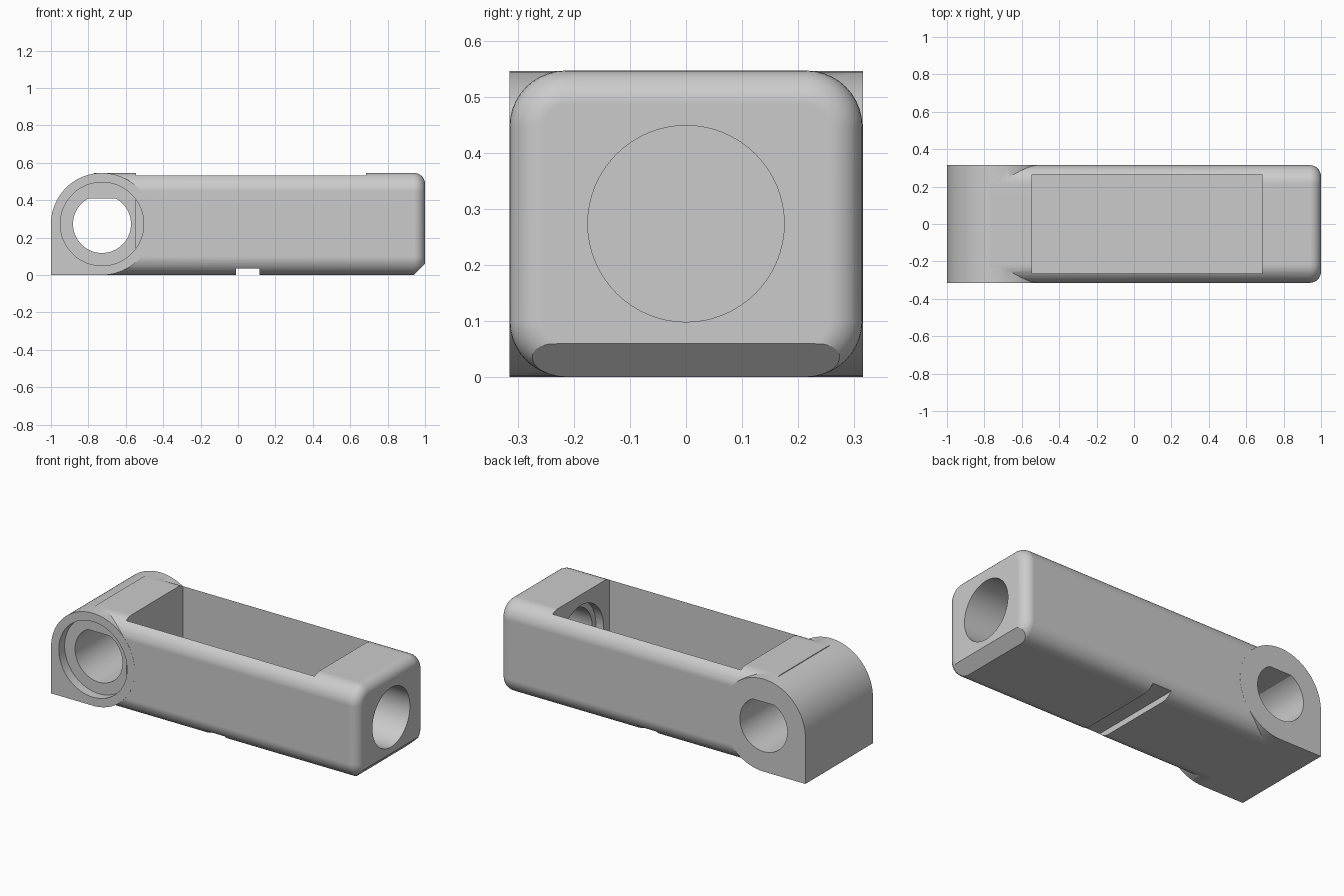
import bpy
from math import cos, sin, pi, radians
from mathutils import Vector

default = bpy.data.objects.get("Cube")
if default:
    bpy.data.objects.remove(default, do_unlink=True)

grey = bpy.data.materials.new("plain grey")
grey.use_nodes = True
grey.diffuse_color = (0.6, 0.6, 0.6, 1)
grey.node_tree.nodes["Principled BSDF"].inputs["Base Color"].default_value = (0.6, 0.6, 0.6, 1)

HALF_W = 0.315
HEIGHT = 0.547
MID_Z = HEIGHT / 2
PIVOT_X = -0.727


def loft(name, rings):
    """Skin a list of equal-sized rings of points and cap both ends."""
    n = len(rings[0])
    verts = [p for ring in rings for p in ring]
    faces = [tuple(range(n))[::-1], tuple(range(len(verts) - n, len(verts)))]
    for r in range(len(rings) - 1):
        for i in range(n):
            j = (i + 1) % n
            faces.append((r * n + i, r * n + j, (r + 1) * n + j, (r + 1) * n + i))
    mesh = bpy.data.meshes.new(name)
    mesh.from_pydata(verts, [], faces)
    mesh.materials.append(grey)
    obj = bpy.data.objects.new(name, mesh)
    bpy.context.collection.objects.link(obj)
    # make the normals point outward
    import bmesh
    bm = bmesh.new()
    bm.from_mesh(mesh)
    bmesh.ops.recalc_face_normals(bm, faces=bm.faces)
    bm.to_mesh(mesh)
    bm.free()
    return obj


def extrude_y(name, profile, y0, y1):
    return loft(name, [[Vector((x, y, z)) for x, z in profile] for y in (y0, y1)])


def box(name, x0, x1, half_y, z0, z1):
    return extrude_y(name, [(x0, z0), (x1, z0), (x1, z1), (x0, z1)], -half_y, half_y)


def arc(cx, cz, r, a0, a1, steps):
    angles = [radians(a0 + (a1 - a0) * i / steps) for i in range(steps + 1)]
    return [(cx + r * cos(a), cz + r * sin(a)) for a in angles]


def bore_x(name, r, x0, x1):
    circle = arc(0, MID_Z, r, 0, 360, 64)[:-1]
    return loft(name, [[Vector((x, y, z)) for y, z in circle] for x in (x0, x1)])


def combine(target, tool, operation):
    mod = target.modifiers.new(tool.name, "BOOLEAN")
    mod.operation, mod.object, mod.solver = operation, tool, "EXACT"
    bpy.context.view_layer.objects.active = target
    bpy.ops.object.modifier_apply(modifier=mod.name)
    bpy.data.objects.remove(tool, do_unlink=True)


def section(x, inset, corner=0.1):
    """Rounded rectangle across the body, shrunk by an inset."""
    r = corner - inset
    dy, dz = HALF_W - 0.0005 - corner, MID_Z - 0.0005 - corner
    pts = []
    for k, (sy, sz) in enumerate([(1, 1), (-1, 1), (-1, -1), (1, -1)]):
        pts += arc(sy * dy, MID_Z + sz * dz, r, 90 * k, 90 * k + 90, 10)
    return [Vector((x, y, z)) for y, z in pts]


# Main body with a rounded nose
nose = 0.06
rings = [section(-0.77, 0)]
for i in range(9):
    a = pi / 2 * i / 8
    rings.append(section(1 - nose + nose * sin(a), nose * (1 - cos(a))))
body = loft("holder_body", rings)

# Pivot lug: round on top and inner side, square at the lower outer corner
lug_r = 1 + PIVOT_X
lug_profile = arc(PIVOT_X, lug_r, lug_r, -90, 180, 72) + [(-1, 0)]
combine(body, extrude_y("pivot_lug", lug_profile, -HALF_W, HALF_W), "UNION")

# Open pocket, underside groove and chamfer below the nose
combine(body, box("pocket", -0.545, 0.685, 0.265, 0.06, 1), "DIFFERENCE")
combine(body, box("underside_groove", -0.01, 0.115, 0.5, -0.1, 0.035), "DIFFERENCE")
chamfer = [(0.84, -0.1), (1.1, -0.1), (1.1, 0.16)]
combine(body, extrude_y("nose_chamfer", chamfer, -0.5, 0.5), "DIFFERENCE")

# Pivot bore with a flat top, and a shallow recess on the front side
bore = [(x, min(z, 0.41)) for x, z in arc(PIVOT_X, lug_r, 0.155, 0, 360, 64)[:-1]]
combine(body, extrude_y("pivot_bore", bore, -0.5, 0.5), "DIFFERENCE")
recess = arc(PIVOT_X, lug_r, 0.223, 0, 360, 64)[:-1]
combine(body, extrude_y("pivot_recess", recess, -0.5, -0.26), "DIFFERENCE")

# Nose hole, widened on the pocket side
combine(body, bore_x("nose_hole", 0.175, 0.6, 1.1), "DIFFERENCE")
combine(body, bore_x("nose_hole_step", 0.21, 0.6, 0.735), "DIFFERENCE")

# Smooth the rounds, keep the edges crisp
bpy.ops.object.select_all(action="DESELECT")
body.select_set(True)
bpy.context.view_layer.objects.active = body
bpy.ops.object.shade_smooth_by_angle(angle=radians(25))
weighted = body.modifiers.new("even_normals", "WEIGHTED_NORMAL")
weighted.keep_sharp = True
